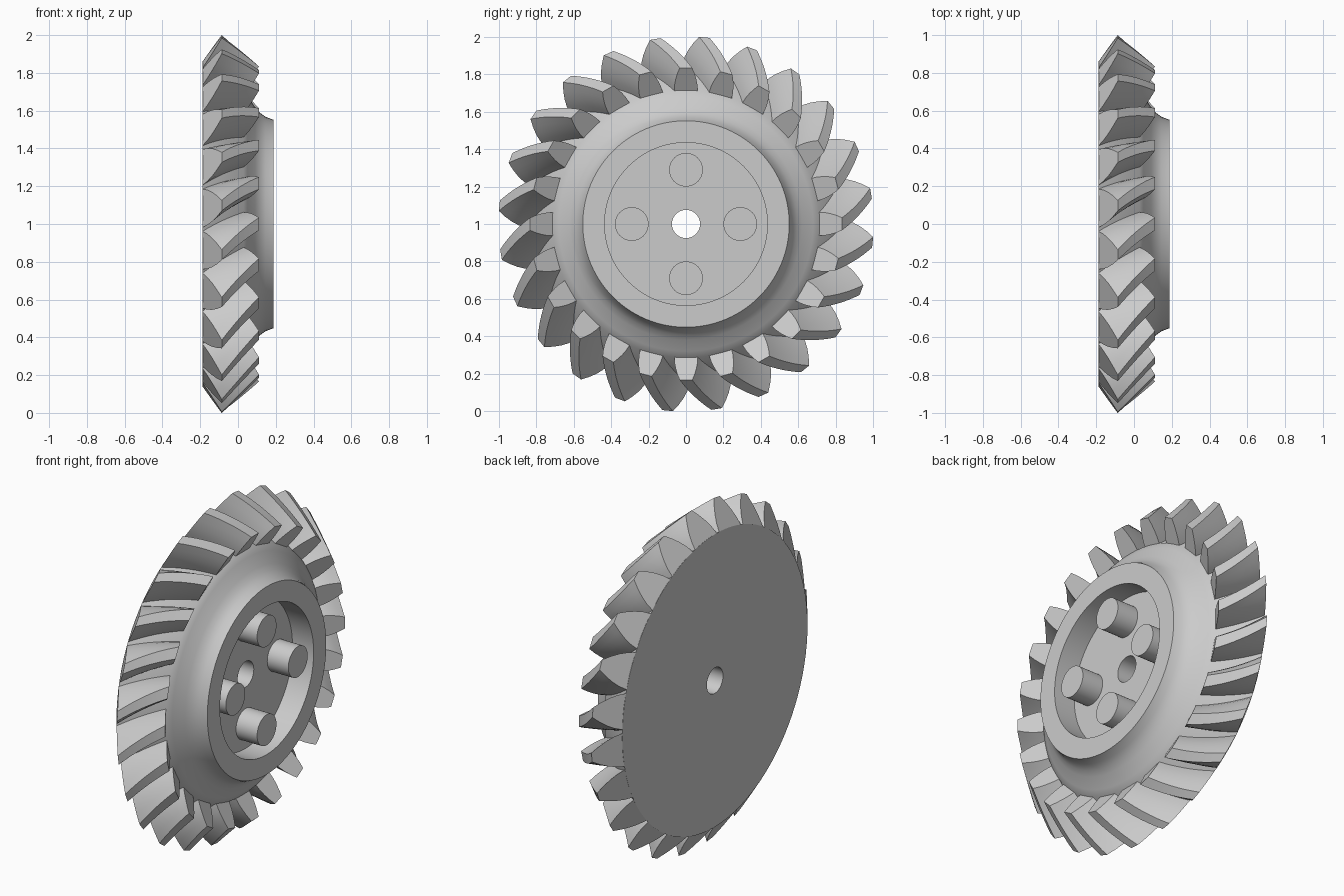
import bpy, bmesh, math

if "Cube" in bpy.data.objects:
    bpy.data.objects.remove(bpy.data.objects["Cube"])

grey = bpy.data.materials.new("plain grey")
grey.diffuse_color = (0.6, 0.6, 0.6, 1)
grey.use_nodes = True
grey.node_tree.nodes["Principled BSDF"].inputs["Base Color"].default_value = grey.diffuse_color


def on_axis(x, r, deg):
    """Point at radius r around the x axis through z = 1, angle from up towards -y."""
    a = math.radians(deg)
    return (x, -r * math.sin(a), 1 + r * math.cos(a))


def finish(bm, name):
    bmesh.ops.recalc_face_normals(bm, faces=bm.faces)
    mesh = bpy.data.meshes.new(name)
    bm.to_mesh(mesh)
    bm.free()
    mesh.materials.append(grey)
    ob = bpy.data.objects.new(name, mesh)
    bpy.context.collection.objects.link(ob)
    bpy.ops.object.select_all(action='DESELECT')
    ob.select_set(True)
    bpy.context.view_layer.objects.active = ob
    bpy.ops.object.shade_smooth_by_angle(angle=math.radians(28))
    return ob


# Gear body: closed (x, radius) profile with bore, root cone, hub fillet and recess
profile = [(-0.188, 0.075), (-0.188, 0.86), (0.03, 0.715), (0.05, 0.68),
           (0.07, 0.65), (0.09, 0.62), (0.112, 0.592), (0.145, 0.568),
           (0.187, 0.552), (0.187, 0.435), (0.05, 0.435), (0.05, 0.075)]
SEG = 96
bm = bmesh.new()
rings = [[bm.verts.new(on_axis(x, r, 360 * i / SEG)) for x, r in profile]
         for i in range(SEG)]
for i in range(SEG):
    a, b = rings[i], rings[(i + 1) % SEG]
    for j in range(len(profile)):
        k = (j + 1) % len(profile)
        bm.faces.new((a[j], a[k], b[k], b[j]))
finish(bm, "gear_body")

# Spiral bevel teeth: lofted from the inner end to the wider outer end
TEETH, STEPS, SPIRAL = 24, 8, 9.4
inner_root, inner_tip = (0.03, 0.715), (0.111, 0.835)
outer_root, outer_tip = (-0.188, 0.86), (-0.086, 1.003)
inner_half = [5.0, 4.7, 4.1, 3.3, 2.3]      # half widths in degrees, root to tip
outer_half = [6.8, 6.0, 4.8, 3.3, 1.6]


def mix(a, b, t):
    return a + (b - a) * t


bm = bmesh.new()
for n in range(TEETH):
    sections = []
    for s in range(STEPS + 1):
        t = s / STEPS
        mid = n * 360 / TEETH + SPIRAL * t * (0.9 + 0.1 * t)
        left, right = [], []
        for h in range(5):
            x, r = (mix(mix(inner_root[c], inner_tip[c], h / 4),
                        mix(outer_root[c], outer_tip[c], h / 4), t) for c in (0, 1))
            half = mix(inner_half[h], outer_half[h], t)
            left.append(bm.verts.new(on_axis(x, r, mid - half)))
            right.append(bm.verts.new(on_axis(x, r, mid + half)))
        sections.append(left + right[::-1])
    for a, b in zip(sections, sections[1:]):
        for j in range(10):
            k = (j + 1) % 10
            bm.faces.new((a[j], a[k], b[k], b[j]))
    bm.faces.new(sections[0])
    bm.faces.new(sections[-1])
finish(bm, "gear_teeth")

# Four round pins standing on the recess floor, flush with the hub face
for n in range(4):
    _, cy, cz = on_axis(0, 0.29, n * 90)
    bm = bmesh.new()
    ends = [[bm.verts.new((x, cy + 0.09 * math.cos(a), cz + 0.09 * math.sin(a)))
             for a in (math.tau * i / 40 for i in range(40))] for x in (0.045, 0.187)]
    for i in range(40):
        k = (i + 1) % 40
        bm.faces.new((ends[0][i], ends[0][k], ends[1][k], ends[1][i]))
    for ring in ends:
        bm.faces.new(ring)
    finish(bm, "hub_pin_%d" % (n + 1))
